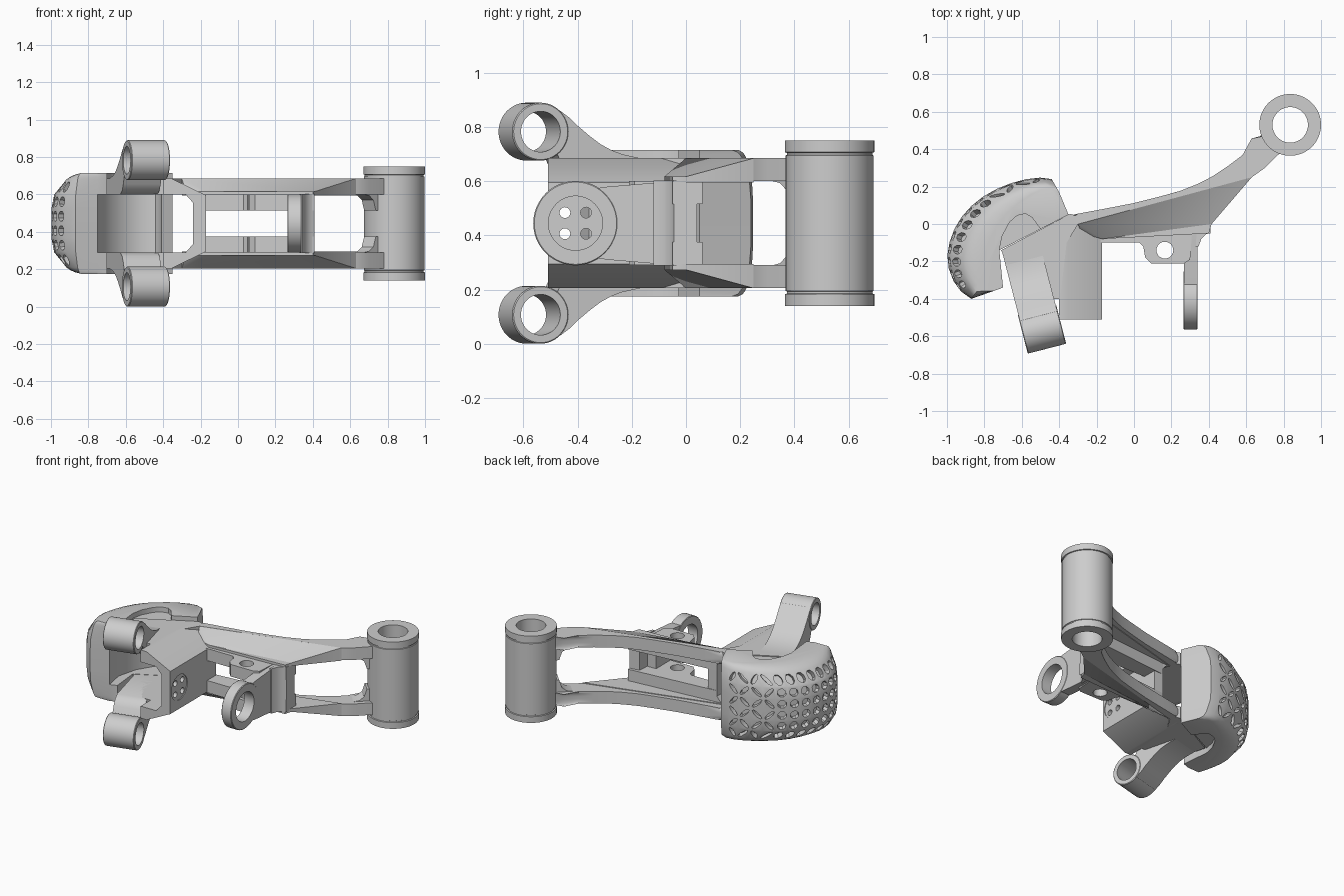
import bpy, bmesh, math
from mathutils import Matrix, Vector

if "Cube" in bpy.data.objects:
    bpy.data.objects.remove(bpy.data.objects["Cube"])

MID = 0.445  # the model is mirrored about this height
grey = bpy.data.materials.new("metal grey")
grey.use_nodes = True
GREY = (0.61, 0.61, 0.61, 1)
grey.diffuse_color = GREY
grey.node_tree.nodes["Principled BSDF"].inputs["Base Color"].default_value = GREY


def frame(o, a, b, h):
    """Local axes a, b and extrusion axis h placed at o (z measured from MID)."""
    m = Matrix((Vector(a), Vector(b), Vector(h))).transposed().to_4x4()
    m.translation = (o[0], o[1], o[2] + MID)
    return m


def flat(s=1):
    return frame((0, 0, 0), (1, 0, 0), (0, 1, 0), (0, 0, s))


def add_prism(bm, pts, h0, h1, m):
    lo = [bm.verts.new(m @ Vector((p[0], p[1], h0))) for p in pts]
    hi = [bm.verts.new(m @ Vector((p[0], p[1], h1))) for p in pts]
    n = len(pts)
    bm.faces.new(lo[::-1])
    bm.faces.new(hi)
    for i in range(n):
        j = (i + 1) % n
        bm.faces.new((lo[i], lo[j], hi[j], hi[i]))
    return bm


def add_lathe(bm, prof, m, n=48):
    rings = []
    for i in range(n):
        c, s = math.cos(math.tau * i / n), math.sin(math.tau * i / n)
        rings.append([bm.verts.new(m @ Vector((r * c, r * s, h))) for r, h in prof])
    k = len(prof)
    for i in range(n):
        a, b = rings[i], rings[(i + 1) % n]
        for j in range(k):
            bm.faces.new((a[j], b[j], b[(j + 1) % k], a[(j + 1) % k]))
    return bm


def arc(cx, cy, r, a0, a1, n=9):
    return [(cx + r * math.cos(math.radians(a0 + (a1 - a0) * i / (n - 1))),
             cy + r * math.sin(math.radians(a0 + (a1 - a0) * i / (n - 1)))) for i in range(n)]


def circle(r, n=16, cx=0, cy=0):
    return arc(cx, cy, r, 0, 360, n + 1)[:-1]


def smooth(me):
    me.polygons.foreach_set("use_smooth", [True] * len(me.polygons))
    me.set_sharp_from_angle(angle=math.radians(32))


def make(name, bm):
    bmesh.ops.recalc_face_normals(bm, faces=bm.faces[:])
    me = bpy.data.meshes.new(name)
    bm.to_mesh(me)
    bm.free()
    ob = bpy.data.objects.new(name, me)
    bpy.context.collection.objects.link(ob)
    me.materials.append(grey)
    smooth(me)
    return ob


def cut(ob, bm):
    tool = make("cutter", bm)
    tool.hide_render = True
    mod = ob.modifiers.new("cut", "BOOLEAN")
    mod.operation, mod.object, mod.solver = "DIFFERENCE", tool, "EXACT"
    dg = bpy.context.evaluated_depsgraph_get()
    ob.data = bpy.data.meshes.new_from_object(ob.evaluated_get(dg))
    ob.modifiers.clear()
    smooth(ob.data)
    bpy.data.objects.remove(tool)


# Pivot tube with slightly wider end caps
PIVOT = frame((0.835, 0.53, 0), (1, 0, 0), (0, 1, 0), (0, 0, 1))
make("pivot_tube", add_lathe(bmesh.new(), [
    (0.095, -0.305), (0.165, -0.305), (0.165, -0.262), (0.158, -0.26), (0.158, -0.252),
    (0.162, -0.25), (0.162, 0.25), (0.158, 0.252), (0.158, 0.26), (0.165, 0.262),
    (0.165, 0.305), (0.095, 0.305)], PIVOT, 64))

# Parts repeated above and below the middle plane
ARM = [(0.73, 0.47), (0.69, 0.49), (0.655, 0.435), (0.58, 0.368), (0.50, 0.308), (0.42, 0.255), (0.34, 0.214),
       (0.25, 0.178), (0.15, 0.15), (0.0, 0.112), (-0.15, 0.083), (-0.30, 0.055), (-0.36, 0.04),
       (-0.36, -0.017), (0.63, 0.25), (0.70, 0.30), (0.765, 0.365), (0.80, 0.395)]
WEB = [(-0.30, 0.0), (-0.28, -0.05), (-0.17, -0.08), (0.40, -0.05), (0.415, 0.0), (0.63, 0.25)]
RAIL = [(-0.24, -0.1), (0.03, -0.1), (0.05, -0.12), (0.06, -0.18), (0.09, -0.21), (0.27, -0.21), (0.30, -0.19),
        (0.31, -0.05), (0.41, -0.05), (0.41, 0.06), (-0.24, 0.0)]
ROOT = [(-0.71, -0.14), (-0.34, 0.055), (-0.28, 0.03), (-0.36, -0.1), (-0.395, -0.40), (-0.60, -0.40)]
U, V = Vector((0.97, 0.25, 0)).normalized(), Vector((-0.25, 0.97, 0)).normalized()
LUG = (-0.492, -0.563, 0)
LUG_ARM = arc(0, 0.338, 0.09, -50, 60) + [
    (0.075, 0.415), (0.11, 0.39), (0.145, 0.357), (0.19, 0.32), (0.23, 0.291), (0.27, 0.27), (0.31, 0.255),
    (0.38, 0.24), (0.45, 0.24), (0.45, 0.155), (0.15, 0.155), (0.11, 0.175), (0.085, 0.21)]
D = Vector((0.72, 0.69, 0)).normalized()


def edge_line(x):
    return 0.0806 + 0.2688 * x


for s, side in ((1, "upper"), (-1, "lower")):
    # Long arm, rounded along its back edge and near the tube
    bm = add_prism(bmesh.new(), ARM, 0.155, 0.24, flat(s))
    rim = []
    for e in bm.edges:
        c = (e.verts[0].co + e.verts[1].co) / 2
        level = abs(e.verts[0].co.z - e.verts[1].co.z) < 1e-4
        if level and c.y > edge_line(c.x) + 0.03 and -0.34 < c.x < 0.69:
            rim.append(e)
    bmesh.ops.bevel(bm, geom=rim, offset=0.034, segments=5, affect="EDGES", profile=0.5)
    make(side + "_arm", bm)

    # Sloping web in front of the arm
    bm = add_prism(bmesh.new(), WEB, 0.15, 0.24, flat(s))
    for v in bm.verts:
        if abs(v.co.z - MID) > 0.2 and v.co.y < edge_line(v.co.x) - 0.02:
            v.co.z = MID + s * 0.172
    bmesh.ops.triangulate(bm, faces=[f for f in bm.faces if len(f.verts) > 4])
    make(side + "_web", bm)

    # Inner rail with its drilled tab
    rail = make(side + "_rail", add_prism(bmesh.new(), RAIL, 0.07, 0.155, flat(s)))
    cut(rail, add_prism(bmesh.new(), circle(0.045, 24, 0.165, -0.14), 0.0, 0.3, flat(s)))

    # Root plate, swept bracket arm and its bolt lug
    make(side + "_root_plate", add_prism(bmesh.new(), ROOT, 0.155, 0.24, flat(s)))
    make(side + "_bracket_arm", add_prism(bmesh.new(), LUG_ARM, -0.103, 0.103, frame(LUG, V, (0, 0, s), U)))
    make(side + "_bracket_lug", add_lathe(bmesh.new(), [
        (0.075, -0.106), (0.103, -0.106), (0.107, -0.102), (0.107, 0.102), (0.103, 0.106), (0.075, 0.106)],
        frame((LUG[0], LUG[1], s * 0.338), V, (0, 0, 1), U)))

    # Fillet between arm and pivot tube
    make(side + "_tube_fillet", add_prism(bmesh.new(), [
        (0, 0.157), (0.05, 0.148), (0.08, 0.125), (0.098, 0.07), (0.14, 0.07), (0.14, 0.2), (0, 0.2)],
        -0.045, 0.045, frame((0.635, 0.345, 0), D, (0, 0, s), (D.y, -D.x, 0))))

# Cross pillar between the arms
make("cross_pillar", add_prism(bmesh.new(), [
    (0.33, -0.12), (0.345, -0.12), (0.36, -0.08), (0.385, -0.055), (0.41, -0.045), (0.41, 0.04), (0.34, 0.03)],
    -0.157, 0.157, flat()))

# Side ring and its stalk
RING = frame((0.3025, -0.408, 0), (0, 1, 0), (0, 0, 1), (1, 0, 0))
make("side_ring", add_lathe(bmesh.new(), [
    (0.1, -0.038), (0.152, -0.038), (0.156, -0.034), (0.156, 0.034), (0.152, 0.038), (0.1, 0.038)], RING))
make("ring_stalk", add_prism(bmesh.new(), arc(0, 0, 0.13, -72, 72) + [
    (0.12, 0.135), (0.36, 0.155), (0.36, -0.155), (0.12, -0.135)], -0.036, 0.036, RING))

# Channel block with chamfered corners, a round recess and four bolt holes
half = [(-0.40, 0.155), (-0.40, 0.24), (-0.355, 0.24), (-0.17, 0.15)]
inner = [(-0.24, 0.11), (-0.28, 0.155)]
channel = half + [(x, -z) for x, z in half[::-1]] + [(x, -z) for x, z in inner[::-1]] + inner
block = make("channel_block", add_prism(bmesh.new(), channel, -0.51, 0.0,
                                        frame((0, 0, 0), (1, 0, 0), (0, 0, 1), (0, 1, 0))))
FACE = frame((-0.17, -0.408, 0), (0, 1, 0), (0, 0, 1), (1, 0, 0))
cut(block, add_prism(bmesh.new(), circle(0.088, 40), -0.005, 0.05, FACE))
bm = bmesh.new()
for a in (-0.039, 0.039):
    for b in (-0.039, 0.039):
        add_prism(bm, circle(0.02, 16, a, b), -0.15, 0.05, FACE)
cut(block, bm)

# Guard shell: rounded back blending from the middle outline to the flat sides
BACK = [(-.44, .24), (-.52, .25), (-.62, .232), (-.72, .195), (-.81, .145), (-.89, .08), (-.95, 0), (-.985, -.09),
        (-1, -.18), (-.985, -.27), (-.94, -.35), (-.87, -.40)]
EDGE = [(-.40, .17), (-.46, .20), (-.52, .175), (-.59, .135), (-.65, .085), (-.71, .03), (-.755, -.05),
        (-.785, -.12), (-.81, -.19), (-.825, -.25), (-.835, -.31), (-.84, -.36)]
COLS = 14
# Front outline pieces: lip corners, pocket path and side notch path
LIP, TOE, HEEL, TIP = (-0.75, -0.358), (-0.70, -0.34), (-0.72, -0.14), (-0.35, 0.05)
NOTCH_END, POCKET_END = (-0.50, -0.027), (-0.41, 0.019)
POCKET = [(-0.775, -0.22), (-0.74, -0.08), (-0.68, 0.02), (-0.60, 0.09), (-0.50, 0.13), (-0.44, 0.12), (-0.415, 0.08)]
NOTCH = [(-0.705, -0.065), (-0.665, 0.01), (-0.625, 0.045), (-0.58, 0.055), (-0.545, 0.035)]


def shell_point(t, z):
    """Point on the rounded back at outline position t and height z."""
    i = min(int(t), len(BACK) - 2)
    k = max(0.0, (abs(z) - 0.08) / 0.19)
    b = Vector(BACK[i]).lerp(Vector(BACK[i + 1]), t - i)
    e = Vector(EDGE[i]).lerp(Vector(EDGE[i + 1]), t - i)
    p = e.lerp(b, math.sqrt(max(0.0, 1 - k * k)))
    return Vector((p.x, p.y, z + MID))


def face(bm, pts):
    bm.faces.new([bm.verts.new(p) for p in pts])


def add_vent(bm, q, long, wide, turn):
    """Fill a wall cell with an eight-sided pit; turn is the direction of its long axis."""
    normal = (q[1] - q[0]).cross(q[3] - q[0]).normalized()
    if normal.dot((q[0] + q[2]) / 2 - Vector((-0.6, -0.1, MID))) < 0:
        normal = -normal
    ring = []
    for i in range(8):
        a = math.radians(247.5 + 45 * i - turn)
        c, w, r = long * math.cos(a), wide * math.sin(a), math.radians(turn)
        u, v = 0.5 + c * math.cos(r) - w * math.sin(r), 0.5 + c * math.sin(r) + w * math.cos(r)
        ring.append(q[0].lerp(q[1], u).lerp(q[3].lerp(q[2], u), v))
    deep = [p - normal * 0.035 for p in ring]
    face(bm, deep)
    for i in range(8):
        j = (i + 1) % 8
        face(bm, (ring[i], ring[j], deep[j], deep[i]))
    for i in range(4):
        j = (i + 1) % 4
        face(bm, (q[i], q[j], ring[2 * i + 1], ring[2 * i]))
        face(bm, (q[j], ring[(2 * i + 2) % 8], ring[2 * i + 1]))


def add_tier(bm, zs, front, vented):
    """Side walls of the guard between the heights zs."""
    for row, (z0, z1) in enumerate(zip(zs, zs[1:])):
        for c in range(COLS):
            t0, t1 = 11 * c / COLS, 11 * (c + 1) / COLS
            q = [shell_point(t0, z0), shell_point(t1, z0), shell_point(t1, z1), shell_point(t0, z1)]
            if vented and 5 <= c <= 12:
                add_vent(bm, q, 0.36, 0.36, 0)
            elif vented and 1 <= c < 5:
                add_vent(bm, q, 0.52, 0.17, 45 if (c + row) % 2 else 135)
            else:
                face(bm, q)
        lo, hi = [[shell_point(11, z)] + [Vector((x, y, z + MID)) for x, y in front] + [shell_point(0, z)]
                  for z in (z0, z1)]
        for i in range(len(lo) - 1):
            face(bm, (lo[i], lo[i + 1], hi[i + 1], hi[i]))


bm = bmesh.new()
add_tier(bm, [-0.155, -0.0775, 0, 0.0775, 0.155], [LIP] + POCKET + [POCKET_END, TIP], True)
for s in (1, -1):
    add_tier(bm, [s * 0.155, s * 0.235], [LIP, TOE, HEEL, NOTCH_END, POCKET_END, TIP], True)
    top_front = [LIP, TOE, HEEL] + NOTCH + [NOTCH_END, POCKET_END, TIP]
    add_tier(bm, [s * 0.235, s * 0.25, s * 0.262, s * 0.27], top_front, False)
    # Pocket ceiling, notch floor and flat side
    for z, outline in ((0.155, [LIP] + POCKET + [POCKET_END, NOTCH_END, HEEL, TOE]),
                       (0.235, [HEEL] + NOTCH + [NOTCH_END])):
        face(bm, [Vector((x, y, s * z + MID)) for x, y in outline])
    face(bm, [shell_point(11 * c / COLS, s * 0.27) for c in range(COLS + 1)]
         + [Vector((x, y, s * 0.27 + MID)) for x, y in top_front])
bmesh.ops.remove_doubles(bm, verts=bm.verts[:], dist=1e-4)
make("guard_shell", bm)
